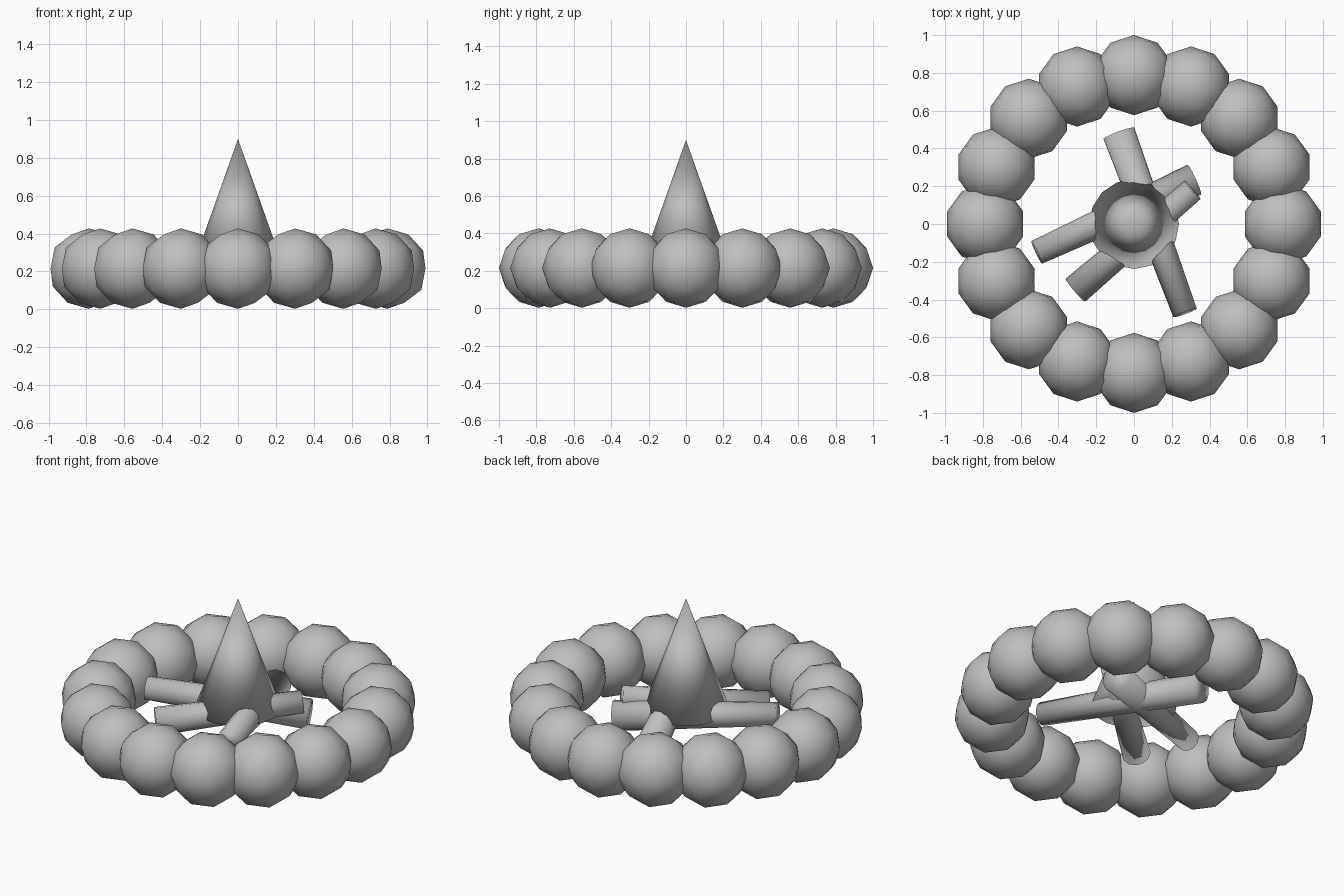
import bpy, math
from mathutils import Vector

if "Cube" in bpy.data.objects:
    bpy.data.objects.remove(bpy.data.objects["Cube"])

grey = bpy.data.materials.new("plain grey")
grey.diffuse_color = (0.52, 0.52, 0.52, 1)
grey.use_nodes = True
grey.node_tree.nodes["Principled BSDF"].inputs["Base Color"].default_value = grey.diffuse_color


def finish(name):
    ob = bpy.context.object
    ob.name = name
    ob.data.materials.append(grey)
    bpy.ops.object.shade_smooth()
    return ob


# Ring of sixteen low-poly stones
for i in range(16):
    a = math.radians(22.5 * i)
    bpy.ops.mesh.primitive_ico_sphere_add(
        subdivisions=2, radius=0.212,
        location=(0.788 * math.cos(a), 0.788 * math.sin(a), 0.215))
    finish(f"stone_{i + 1}")


# Tapered logs crossing in the middle: thick end low, thin end raised
def log(name, thick, thin, r1, r2):
    p, q = Vector(thick), Vector(thin)
    d = q - p
    bpy.ops.mesh.primitive_cone_add(
        vertices=12, radius1=r1, radius2=r2, depth=d.length, location=(p + q) / 2)
    ob = finish(name)
    ob.rotation_mode = 'QUATERNION'
    ob.rotation_quaternion = d.to_track_quat('Z', 'Y')


log("log_long", (-0.08, 0.48, 0.17), (0.27, -0.47, 0.29), 0.087, 0.066)
log("log_middle", (0.32, 0.235, 0.19), (-0.515, -0.15, 0.275), 0.087, 0.066)
log("log_short", (-0.31, -0.35, 0.20), (0.31, 0.18, 0.285), 0.08, 0.064)

# Flame cone
bpy.ops.mesh.primitive_cone_add(vertices=16, radius1=0.238, radius2=0,
                                depth=0.67, location=(0, 0, 0.565))
finish("flame")
